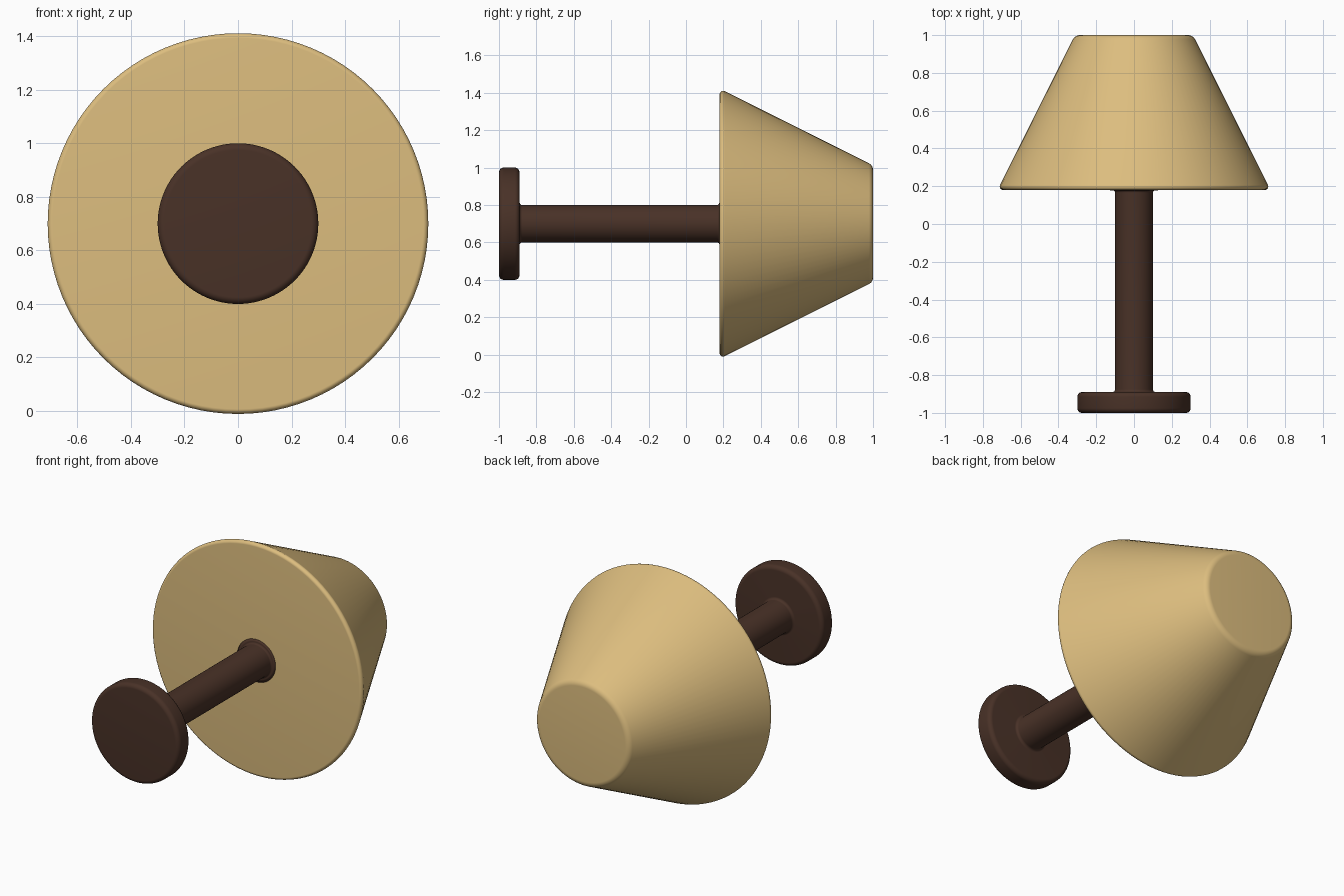
import bpy, bmesh, math
from mathutils import Vector

if "Cube" in bpy.data.objects:
    bpy.data.objects.remove(bpy.data.objects["Cube"])

AXIS_Z = 0.70
SEG = 96


def material(name, rgb):
    m = bpy.data.materials.new(name)
    m.diffuse_color = (*rgb, 1)
    m.use_nodes = True
    m.node_tree.nodes["Principled BSDF"].inputs["Base Color"].default_value = m.diffuse_color
    return m


def rounded(points, steps=6):
    """Profile of (radius, y, fillet) corners, with each fillet turned into an arc."""
    out = []
    for i, (r, y, f) in enumerate(points):
        p = Vector((r, y))
        if f == 0:
            out.append(p)
            continue
        a = (Vector(points[i - 1][:2]) - p).normalized()
        b = (Vector(points[i + 1][:2]) - p).normalized()
        half = a.angle(b) / 2
        centre = p + (a + b).normalized() * f / math.sin(half)
        d0 = p + a * f / math.tan(half) - centre
        d1 = p + b * f / math.tan(half) - centre
        for k in range(steps + 1):
            d = d0.lerp(d1, k / steps).normalized() * f
            out.append(centre + d)
    return out


def lathe(name, points, mat):
    """Spin a profile around the y axis of the lamp."""
    bm = bmesh.new()
    rings = []
    for r, y in rounded(points):
        if r < 1e-6:
            rings.append([bm.verts.new((0, y, AXIS_Z))])
        else:
            rings.append([bm.verts.new((r * math.cos(t), y, AXIS_Z + r * math.sin(t)))
                          for t in (2 * math.pi * k / SEG for k in range(SEG))])
    for a, b in zip(rings, rings[1:]):
        for k in range(SEG):
            n = (k + 1) % SEG
            loop = [a[k % len(a)], a[n % len(a)], b[n % len(b)], b[k % len(b)]]
            bm.faces.new(list(dict.fromkeys(loop)))
    bmesh.ops.recalc_face_normals(bm, faces=bm.faces)
    me = bpy.data.meshes.new(name)
    bm.to_mesh(me)
    bm.free()
    me.materials.append(mat)
    me.shade_smooth()
    ob = bpy.data.objects.new(name, me)
    bpy.context.collection.objects.link(ob)
    return ob


wood = material("dark brown", (0.066, 0.031, 0.020))
fabric = material("warm tan", (0.72, 0.51, 0.21))

# Round foot flowing into the stem, which flares slightly where it meets the shade
lathe("base_and_stem", [
    (0, -1.0, 0), (0.30, -1.0, 0.025), (0.30, -0.89, 0.025),
    (0.10, -0.89, 0.015), (0.10, 0.178, 0.012), (0.13, 0.178, 0),
    (0.10, 0.19, 0), (0, 0.19, 0)], wood)

# Closed conical shade with softened rims
lathe("lamp_shade", [
    (0, 0.18, 0), (0.722, 0.18, 0.018), (0.312, 1.0, 0.04), (0, 1.0, 0)], fabric)
